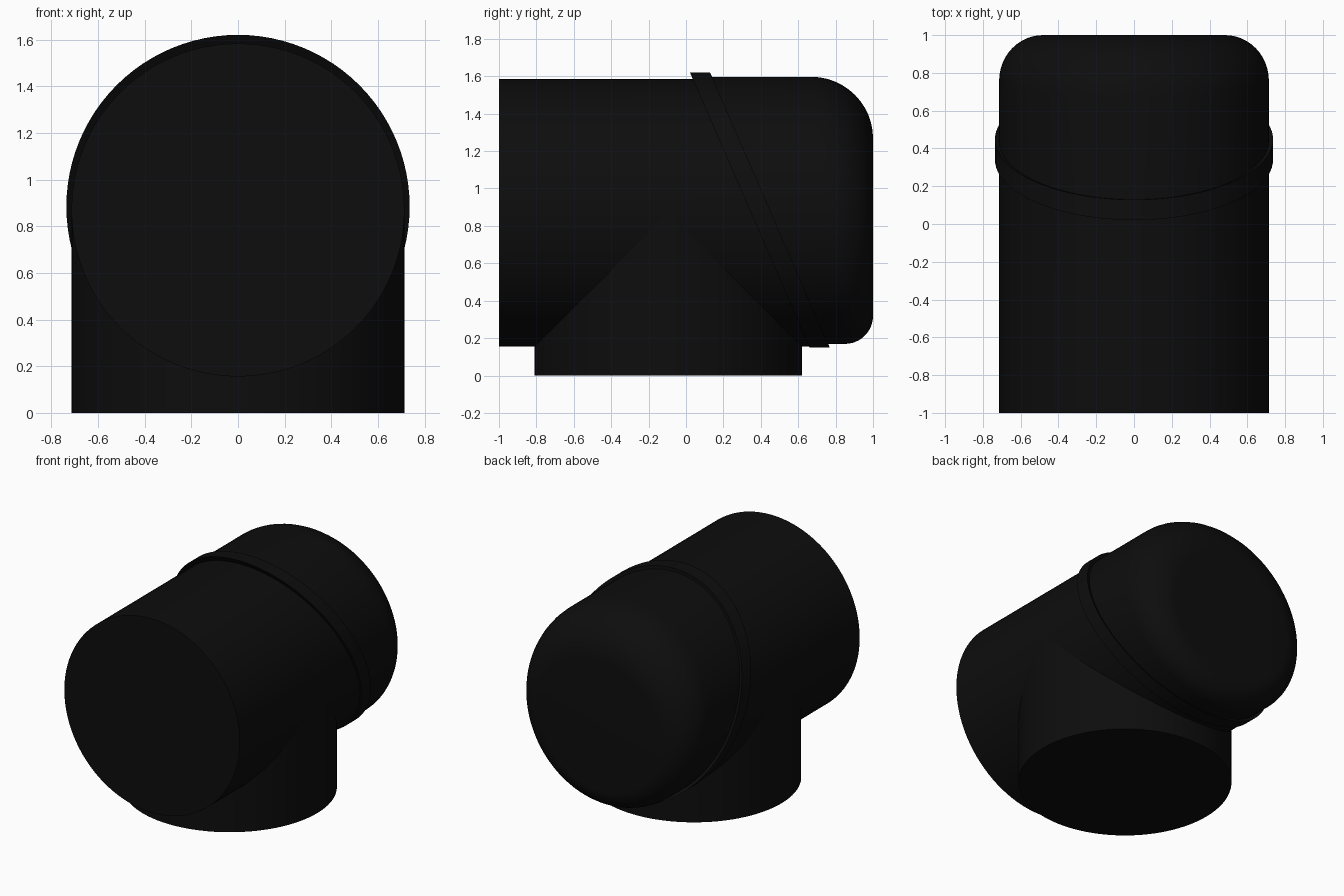
import bpy, bmesh
from math import sin, cos, pi, radians

cube = bpy.data.objects.get("Cube")
if cube:
    bpy.data.objects.remove(cube, do_unlink=True)

SEGMENTS = 96
R = 0.714            # pipe radius
FRONT_Z = 0.87       # axis height of the front pipe
BACK_Z = 0.883       # axis height of the back cap

black = bpy.data.materials.new("matte black")
black.use_nodes = True
black.diffuse_color = (0.004, 0.004, 0.004, 1)
black.node_tree.nodes["Principled BSDF"].inputs["Base Color"].default_value = black.diffuse_color


def seam_y(z):
    """Slanted joint between the pipe and the cap."""
    return 0.075 + (1.62 - z) * 0.435


def loft(name, rings, closed=False):
    """Skin a list of point functions of the angle; cap or join the ends."""
    bm = bmesh.new()
    angles = [2 * pi * i / SEGMENTS for i in range(SEGMENTS)]
    loops = [[bm.verts.new(ring(a)) for a in angles] for ring in rings]
    pairs = list(zip(loops, loops[1:]))
    if closed:
        pairs.append((loops[-1], loops[0]))
    else:
        bm.faces.new(loops[0])
        bm.faces.new(loops[-1])
    for a, b in pairs:
        for i in range(SEGMENTS):
            j = (i + 1) % SEGMENTS
            bm.faces.new((a[i], a[j], b[j], b[i]))
    bmesh.ops.recalc_face_normals(bm, faces=bm.faces)
    mesh = bpy.data.meshes.new(name)
    bm.to_mesh(mesh)
    bm.free()
    mesh.materials.append(black)
    obj = bpy.data.objects.new(name, mesh)
    bpy.context.collection.objects.link(obj)
    bpy.ops.object.select_all(action='DESELECT')
    bpy.context.view_layer.objects.active = obj
    obj.select_set(True)
    bpy.ops.object.shade_smooth_by_angle(angle=radians(35))
    return obj


def slanted(radius, centre, shift=0.0):
    """Circle seen from the front, sheared along the seam."""
    def ring(a):
        z = centre + radius * sin(a)
        return radius * cos(a), seam_y(z) + shift, z
    return ring


def cap_arc(t):
    """Rounded back edge whose radius grows from bottom to top."""
    def ring(a):
        r = 0.24 + 0.09 * sin(a)
        radius = R - r + r * cos(t)
        return radius * cos(a), 1 - r + r * sin(t), BACK_Z + radius * sin(a)
    return ring


def flat_ring(z, radius):
    return lambda a: (radius * cos(a), -0.095 + radius * sin(a), z)


# Front pipe, cut off along the seam
loft("front_pipe", [lambda a: (R * cos(a), -1, FRONT_Z + R * sin(a)),
                    slanted(R, FRONT_Z)])

# Back cap with a soft rear edge
loft("back_cap", [slanted(R, BACK_Z)] + [cap_arc(pi / 2 * i / 12) for i in range(13)])

# Raised band over the seam
band = [(0.69, -0.045), (0.725, -0.052), (0.736, -0.054),
        (0.736, 0.054), (0.725, 0.048), (0.69, 0.04)]
loft("seam_band", [slanted(r, 0.885, s) for r, s in band], closed=True)

# Vertical outlet underneath
loft("lower_outlet", [flat_ring(0, R), flat_ring(FRONT_Z, R)])
